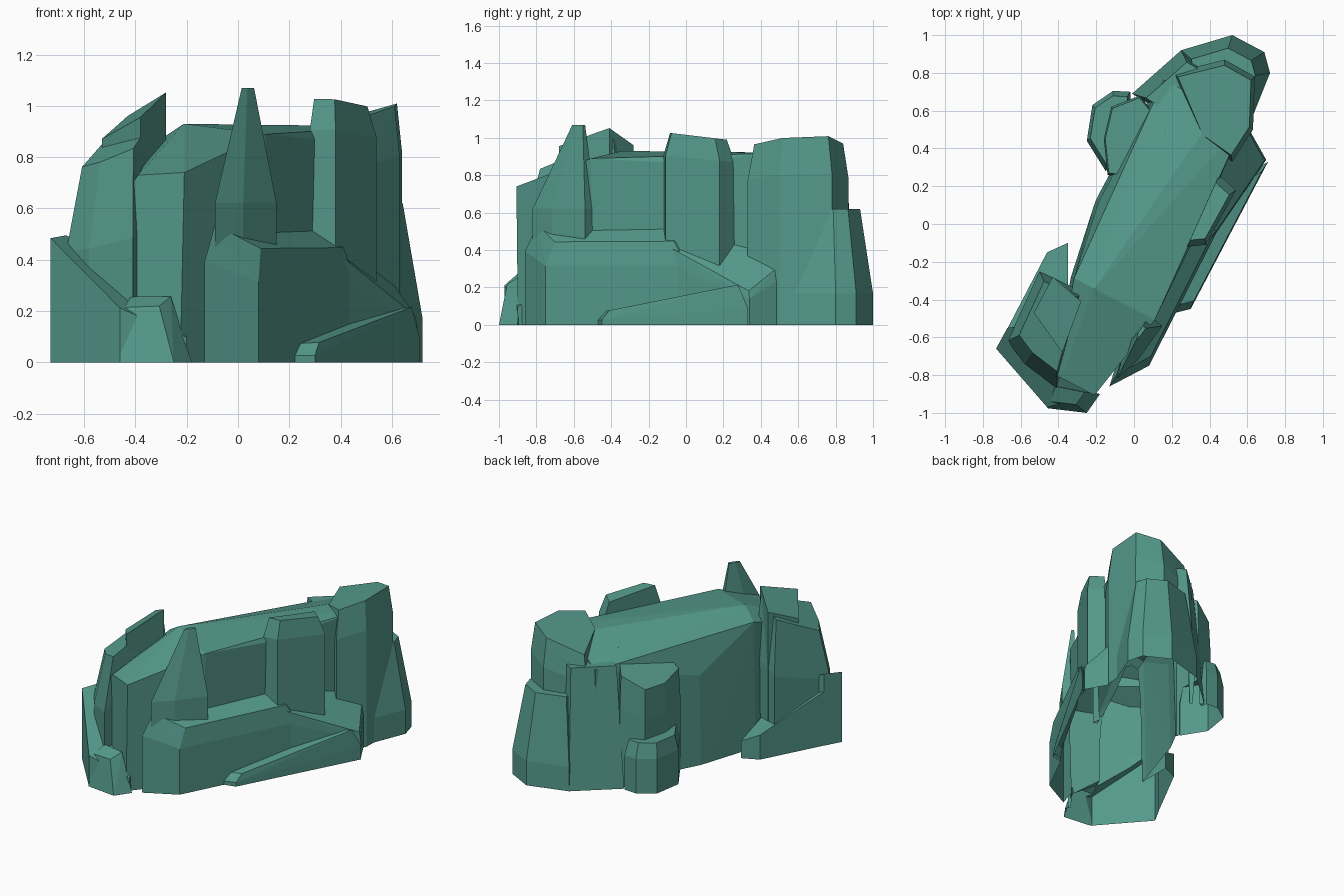
import bpy, bmesh
from mathutils import Vector

if "Cube" in bpy.data.objects:
    bpy.data.objects.remove(bpy.data.objects["Cube"])

rock = bpy.data.materials.new("teal_rock")
rock.diffuse_color = (0.09, 0.32, 0.26, 1)
rock.use_nodes = True
rock.node_tree.nodes["Principled BSDF"].inputs["Base Color"].default_value = rock.diffuse_color
ALONG = Vector((0.46, 0.89, 0))     # direction of the long wall
ACROSS = Vector((0.89, -0.46, 0))
boulders = []


def hull(name, points):
    bm = bmesh.new()
    for p in points:
        bm.verts.new(p)
    res = bmesh.ops.convex_hull(bm, input=bm.verts[:])
    junk = {g for g in res["geom_interior"] + res["geom_unused"]
            if isinstance(g, bmesh.types.BMVert)}
    bmesh.ops.delete(bm, geom=list(junk), context='VERTS')
    bmesh.ops.recalc_face_normals(bm, faces=bm.faces[:])
    me = bpy.data.meshes.new(name)
    bm.to_mesh(me)
    bm.free()
    me.materials.append(rock)
    ob = bpy.data.objects.new(name, me)
    bpy.context.collection.objects.link(ob)
    return ob


def boulder(name, outline, top, base=0.0, shrink=1.0, shoulder=0.7,
            slope=(0, 0), lean=(0, 0)):
    """Outline raised to a sloping top, which may be narrowed above a shoulder."""
    pts = [Vector(p) for p in outline]
    mid = sum(pts, Vector((0, 0))) / len(pts)
    corners = []
    for k, scale in ((0, 1), (shoulder, 1), (1, shrink)):
        for p in pts:
            q = mid + (p - mid) * scale + Vector(lean) * (k == 1)
            z = base + k * (top - base + Vector(slope).dot(q - mid))
            if k == 0 and base == 0:
                corners.append((q.x, q.y, -0.1))
            corners.append((q.x, q.y, z))
    boulders.append(hull(name, corners))


# Long central wall: cross-sections with left edge, ridge and right edge
wall = []
for u, left, z_left, ridge, z_ridge, right, z_right in (
        (-.90, .0, .70, .03, .73, .23, .74),
        (-.40, -.15, .86, -.03, .93, .33, .89),
        (.02, -.22, .61, .05, .92, .32, .87),
        (.75, -.21, .80, .12, .92, .27, .92)):
    for v, z in ((left, z_left), (ridge, z_ridge), (right, z_right),
                 (left - .02, -.1), (right - .02, -.1)):
        wall.append(ALONG * u + ACROSS * v + Vector((0, 0, z)))
cliff = hull("rock_cliff", wall)

# Left shoulder and its peak
boulder("left_shoulder", [(-.67, -.62), (-.5, -.25), (-.27, -.36), (-.41, -.87), (-.58, -.74)],
        .84, shrink=.77, shoulder=.6, slope=(.6, .25), lean=(.02, .02))
boulder("left_peak", [(-.28, -.41), (-.43, -.28), (-.53, -.47), (-.38, -.68)],
        .96, base=.1, slope=(.7, .1))
# Left ledge falling both ways from its outer corner, and the front foot
boulder("left_ledge_front", [(-.73, -.66), (-.46, -.97), (-.2, -.9), (-.3, -.5), (-.67, -.55)],
        .32, slope=(-.55, .4))
boulder("left_ledge_back", [(-.71, -.63), (-.46, -.15), (-.35, -.1), (-.35, -.5)],
        .24, slope=(-.3, -.35))
boulder("front_foot", [(-.46, -.975), (-.25, -1), (-.18, -.9), (-.42, -.85)],
        .23, shrink=.65, shoulder=0, slope=(.1, .5), lean=(-.03, .02))
# Right ledge, the slope beyond it and the low step
boulder("right_ledge", [(-.13, -.86), (.08, -.75), (.46, 0), (.32, .08), (-.05, -.6)],
        .51, shrink=.85, shoulder=.73, slope=(-.7, .36))
boulder("right_slope", [(.4, -.1), (.7, .34), (.61, .5), (.35, .3)],
        .36, shrink=.95, shoulder=.8, slope=(-1.1, .2))
boulder("right_step", [(.22, -.47), (.3, -.45), (.71, .33), (.5, .2)],
        .14, shrink=.88, shoulder=.4, slope=(0, .2))
# Thin front spire and the slab column beside it
boulder("front_spire", [(-.09, -.82), (.02, -.72), (.15, -.54), (.08, -.48), (-.05, -.65)],
        1.07, base=.4, shrink=.2, shoulder=.33, lean=(.015, .07))
boulder("right_column", [(.28, -.12), (.38, -.11), (.54, .18), (.45, .26)],
        1.01, base=.3, shrink=.8, shoulder=.83, slope=(0, -.12), lean=(-.01, 0))
# Back tower on its flared foot, and the slope joining it to the wall
boulder("back_tower", [(.52, .33), (.63, .5), (.64, .78), (.48, .87), (.2, .8), (.35, .45)],
        .96, shrink=.88, shoulder=.8, slope=(.3, .03))
boulder("back_foot", [(.25, .92), (.52, 1), (.69, .91), (.72, .8), (.6, .5), (.3, .6)],
        .62, shrink=.72, shoulder=.27, lean=(-.02, -.01))
boulder("back_slope", [(-.01, .69), (.25, .92), (.45, .8), (.3, .5)],
        .82, shrink=.83, shoulder=0, lean=(.03, -.03))
# Buttress on the back left and the low block at its foot
boulder("back_buttress", [(-.14, .26), (-.16, .45), (-.12, .62), (.03, .68), (.18, .5), (.15, .22)],
        .76, shrink=.95, slope=(.6, -.1))
boulder("back_low_block", [(-.15, .28), (-.25, .44), (-.22, .63), (-.11, .705), (-.02, .7), (0, .4)],
        .34, shrink=.85)

# Fuse the boulders into one shell
for b in boulders:
    m = cliff.modifiers.new("fuse_" + b.name, 'BOOLEAN')
    m.operation = 'UNION'
    m.solver = 'EXACT'
    m.object = b
bpy.context.view_layer.update()
fused = bpy.data.meshes.new_from_object(
    cliff.evaluated_get(bpy.context.evaluated_depsgraph_get()))
cliff.modifiers.clear()
for b in boulders:
    bpy.data.objects.remove(b, do_unlink=True)

# Cut level with the ground, leaving the underside open
bm = bmesh.new()
bm.from_mesh(fused)
bmesh.ops.bisect_plane(bm, geom=bm.verts[:] + bm.edges[:] + bm.faces[:], dist=1e-5,
                       plane_co=(0, 0, 0), plane_no=(0, 0, 1), clear_inner=True)
for f in bm.faces:
    f.smooth = False
    f.material_index = 0
bm.to_mesh(fused)
bm.free()
fused.materials.clear()
fused.materials.append(rock)
cliff.data = fused
